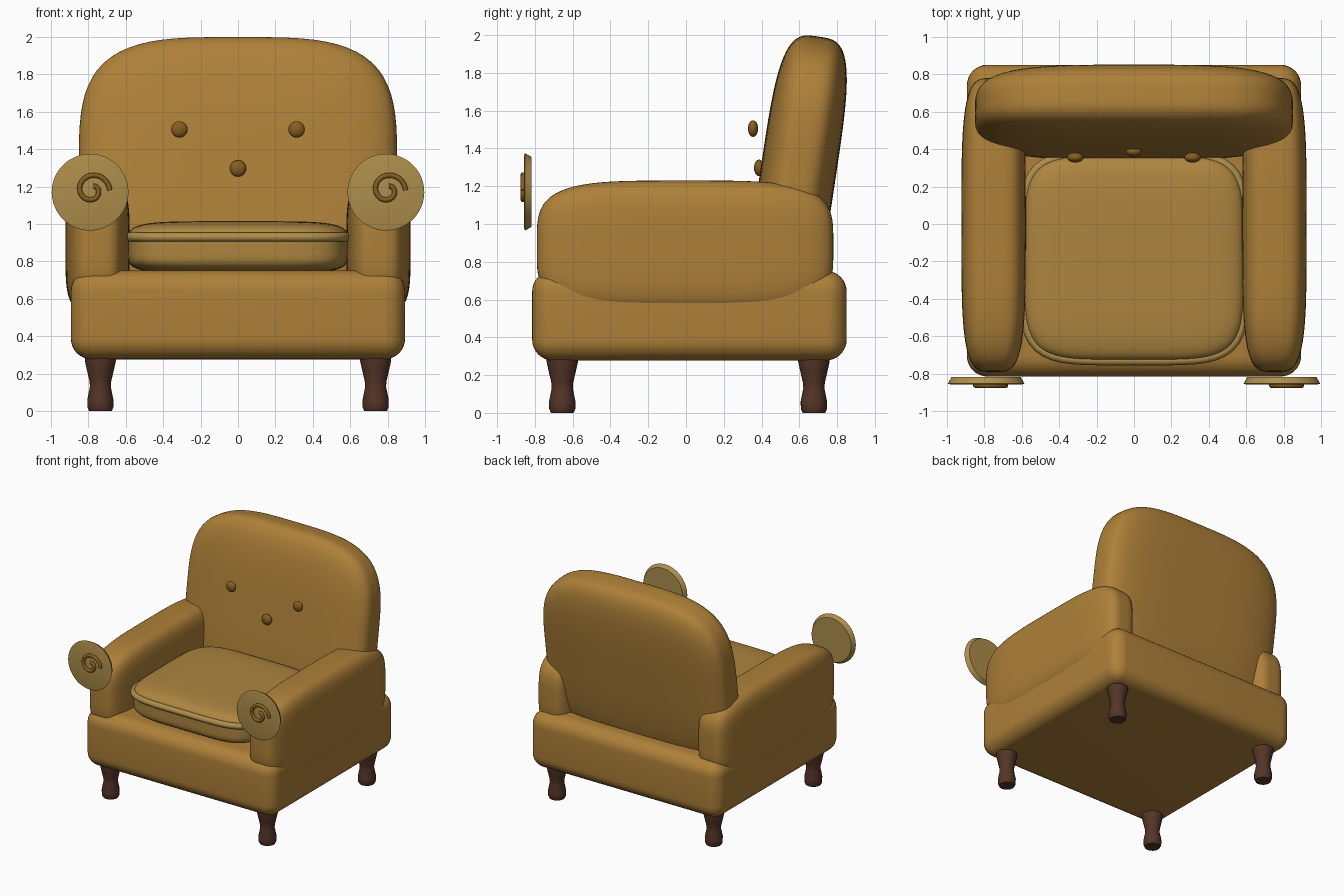
import bpy, bmesh, math
from mathutils import Matrix, Vector

if "Cube" in bpy.data.objects:
    bpy.data.objects.remove(bpy.data.objects["Cube"])


def material(name, rgb):
    m = bpy.data.materials.new(name)
    m.diffuse_color = (*rgb, 1)
    m.use_nodes = True
    m.node_tree.nodes["Principled BSDF"].inputs["Base Color"].default_value = m.diffuse_color
    return m


LEATHER = material("leather", (0.42, 0.215, 0.04))
CUSHION = material("cushion_leather", (0.42, 0.235, 0.05))
TRIM = material("trim", (0.42, 0.27, 0.07))
DARK = material("dark_trim", (0.24, 0.11, 0.015))
WOOD = material("wood", (0.09, 0.035, 0.02))


def finish(bm, name, mat, angle=180):
    bmesh.ops.recalc_face_normals(bm, faces=bm.faces)
    me = bpy.data.meshes.new(name)
    bm.to_mesh(me)
    bm.free()
    ob = bpy.data.objects.new(name, me)
    bpy.context.collection.objects.link(ob)
    me.materials.append(mat)
    bpy.ops.object.select_all(action='DESELECT')
    ob.select_set(True)
    bpy.context.view_layer.objects.active = ob
    bpy.ops.object.shade_smooth_by_angle(angle=math.radians(angle))
    return ob


def padded(name, center, half, p, mat, tilt=0):
    """Stuffed block: a gridded cube pulled onto a superellipsoid."""
    bm = bmesh.new()
    bmesh.ops.create_cube(bm, size=2)
    bmesh.ops.subdivide_edges(bm, edges=bm.edges, cuts=23, use_grid_fill=True)
    for v in bm.verts:
        n = sum(abs(c) ** p for c in v.co) ** (1 / p)
        v.co = Vector([c / n * h for c, h in zip(v.co, half)])
    bm.transform(Matrix.Translation(center) @ Matrix.Rotation(tilt, 4, 'X'))
    return finish(bm, name, mat)


def lathe(name, profile, matrix, mat, steps, angle):
    """Spin (radius, height) points around z, then place."""
    bm = bmesh.new()
    rings = []
    for r, z in profile:
        rings.append([bm.verts.new((r * math.cos(2 * math.pi * i / steps),
                                    r * math.sin(2 * math.pi * i / steps), z))
                      for i in range(steps)])
    for a, b in zip(rings, rings[1:]):
        for i in range(steps):
            j = (i + 1) % steps
            bm.faces.new((a[i], a[j], b[j], b[i]))
    bm.faces.new(rings[0])
    bm.faces.new(rings[-1])
    bm.transform(matrix)
    return finish(bm, name, mat, angle)


def tube(name, points, radius, mat, cyclic=False):
    cu = bpy.data.curves.new(name, 'CURVE')
    cu.dimensions = '3D'
    cu.bevel_depth = radius
    cu.bevel_resolution = 3
    cu.use_fill_caps = True
    s = cu.splines.new('POLY')
    s.points.add(len(points) - 1)
    for pt, co in zip(s.points, points):
        pt.co = (*co, 1)
    s.use_cyclic_u = cyclic
    s.use_smooth = True
    ob = bpy.data.objects.new(name, cu)
    bpy.context.collection.objects.link(ob)
    cu.materials.append(mat)
    return ob


# base: rounded box
bm = bmesh.new()
bmesh.ops.create_cube(bm, size=1)
bm.transform(Matrix.Translation((0, 0.018, 0.515)) @ Matrix.Diagonal((1.785, 1.665, 0.475, 1)))
bmesh.ops.bevel(bm, geom=bm.edges[:], offset=0.11, segments=8, profile=0.5, affect='EDGES')
finish(bm, "base", LEATHER, 40)

# backrest, leaning back
padded("backrest", (0, 0.597, 1.29), (0.85, 0.2, 0.71), 3.6, LEATHER, math.radians(-8.5))

# seat cushion and its piping
SEAT_Y, SEAT_A, SEAT_B = -0.18, 0.59, 0.55
padded("seat_cushion", (0, SEAT_Y, 0.875), (SEAT_A, SEAT_B, 0.14), 5, CUSHION)
ring = []
for i in range(96):
    a = 2 * math.pi * i / 96
    c, s = math.cos(a), math.sin(a)
    n = (abs(c) ** 5 + abs(s) ** 5) ** 0.2
    ring.append((SEAT_A * c / n, SEAT_Y + SEAT_B * s / n, 0.93))
tube("cushion_piping", ring, 0.025, TRIM, True)

LEG = [(0.06, 0), (0.069, 0.02), (0.07, 0.06), (0.056, 0.13), (0.058, 0.16),
       (0.072, 0.22), (0.083, 0.27), (0.083, 0.31)]
DISC = [(0.185, 0.818), (0.205, 0.853), (0.19, 0.857)]

for side, sx in (("left", -1), ("right", 1)):
    # arm
    padded(side + "_arm", (sx * 0.75, -0.005, 0.88), (0.172, 0.785, 0.35), 4, LEATHER)

    # disc in front of the arm (lathe axis turned to face -y)
    place = Matrix.Translation((sx * 0.79, 0, 1.17)) @ Matrix.Rotation(math.pi / 2, 4, 'X')
    lathe(side + "_arm_disc", DISC, place, TRIM, 48, 30)

    # scroll on the disc, same winding on both sides
    scroll = []
    for i in range(49):
        t = i / 48
        a, r = t * 2.4 * math.pi, 0.095 - 0.072 * t
        scroll.append((sx * 0.79 + 0.01 + r * math.cos(a), -0.862, 1.18 + r * math.sin(a)))
    tube(side + "_arm_scroll", scroll, 0.014, DARK)

    # legs
    for end, y in (("front", -0.655), ("back", 0.677)):
        lathe(f"{end}_{side}_leg", LEG, Matrix.Translation((sx * 0.735, y, 0)), WOOD, 16, 50)

# backrest buttons
for i, loc in enumerate([(-0.313, 0.355, 1.505), (0.313, 0.355, 1.505), (0, 0.387, 1.297)]):
    bm = bmesh.new()
    bmesh.ops.create_uvsphere(bm, u_segments=20, v_segments=12, radius=1)
    bm.transform(Matrix.Translation(loc) @ Matrix.Diagonal((0.044, 0.027, 0.044, 1)))
    finish(bm, f"button_{i + 1}", DARK)
